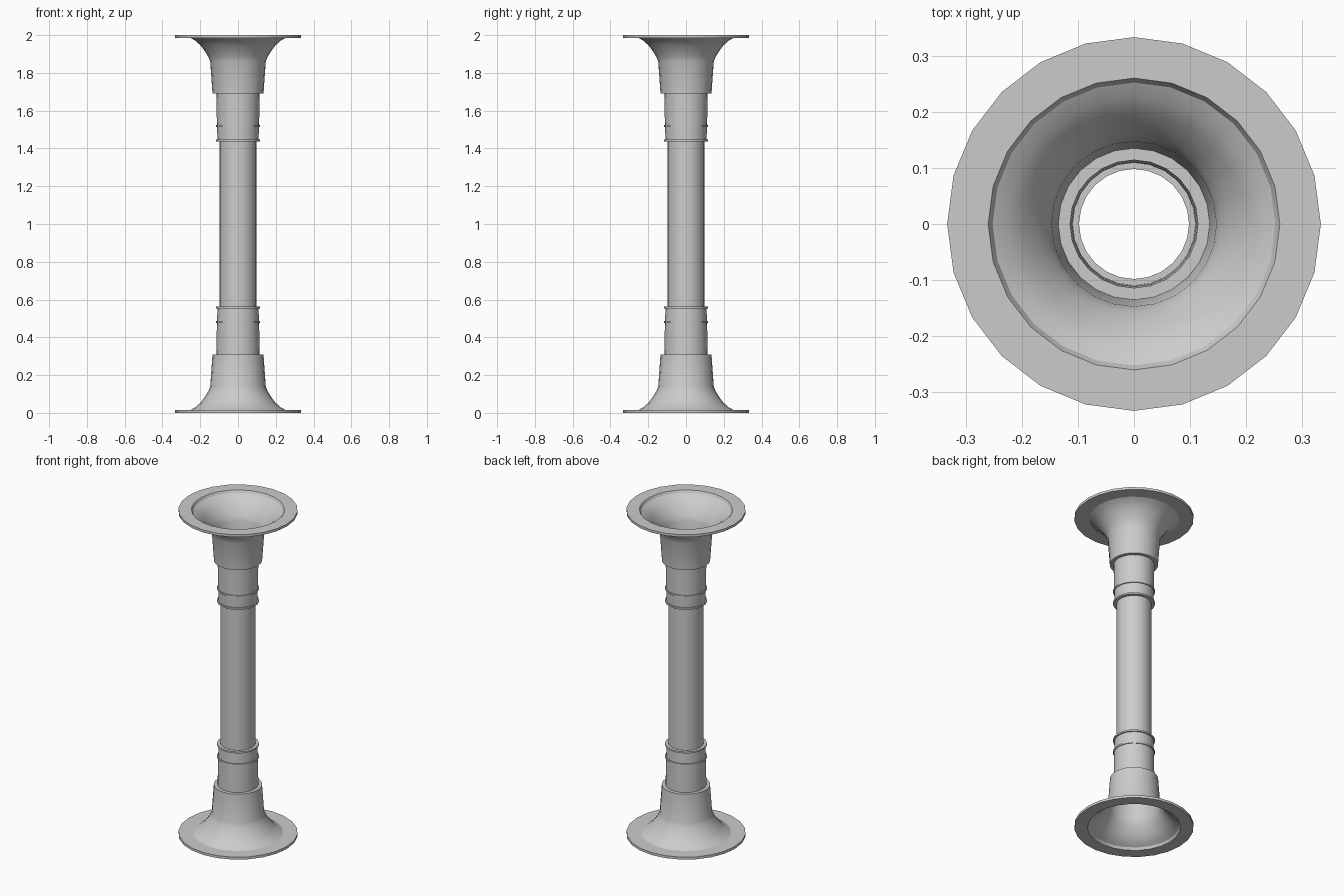
import bpy, bmesh, math

if "Cube" in bpy.data.objects:
    bpy.data.objects.remove(bpy.data.objects["Cube"])

SIDES = 24


def lathe(name, profile, closed=False):
    """Revolve (radius, z) points around the z axis as a thin shell."""
    bm = bmesh.new()
    rings = []
    for r, z in profile:
        rings.append([bm.verts.new((r * math.cos(2 * math.pi * i / SIDES),
                                    r * math.sin(2 * math.pi * i / SIDES), z))
                      for i in range(SIDES)])
    pairs = list(zip(rings, rings[1:]))
    if closed:
        pairs.append((rings[-1], rings[0]))
    for a, b in pairs:
        for i in range(SIDES):
            j = (i + 1) % SIDES
            bm.faces.new((a[i], a[j], b[j], b[i]))
    bmesh.ops.recalc_face_normals(bm, faces=bm.faces)
    mesh = bpy.data.meshes.new(name)
    bm.to_mesh(mesh)
    bm.free()
    ob = bpy.data.objects.new(name, mesh)
    bpy.context.collection.objects.link(ob)
    bpy.ops.object.select_all(action='DESELECT')
    ob.select_set(True)
    bpy.context.view_layer.objects.active = ob
    bpy.ops.object.shade_smooth_by_angle(angle=math.radians(30))
    return ob


# Upper-end profiles; the lower end mirrors them about z = 1
flange = [(0.252, 1.985), (0.333, 1.985), (0.333, 2.0), (0.26, 2.0)]
bell = [(0.114, 1.69), (0.135, 1.69), (0.147, 1.86), (0.157, 1.885),
        (0.172, 1.91), (0.198, 1.945), (0.225, 1.97), (0.252, 1.985)]
collar = [(0.098, 1.437), (0.117, 1.437), (0.117, 1.447), (0.109, 1.447),
          (0.111, 1.513), (0.117, 1.513), (0.117, 1.523), (0.112, 1.523),
          (0.114, 1.69)]

for end in ("upper", "lower"):
    def place(pts):
        return pts if end == "upper" else [(r, 2 - z) for r, z in pts]
    lathe(end + "_flange", place(flange), closed=True)
    lathe(end + "_bell", place(bell))
    lathe(end + "_collar", place(collar))

# Central open tube
lathe("centre_tube", [(0.098, 0.563), (0.098, 1.437)])
